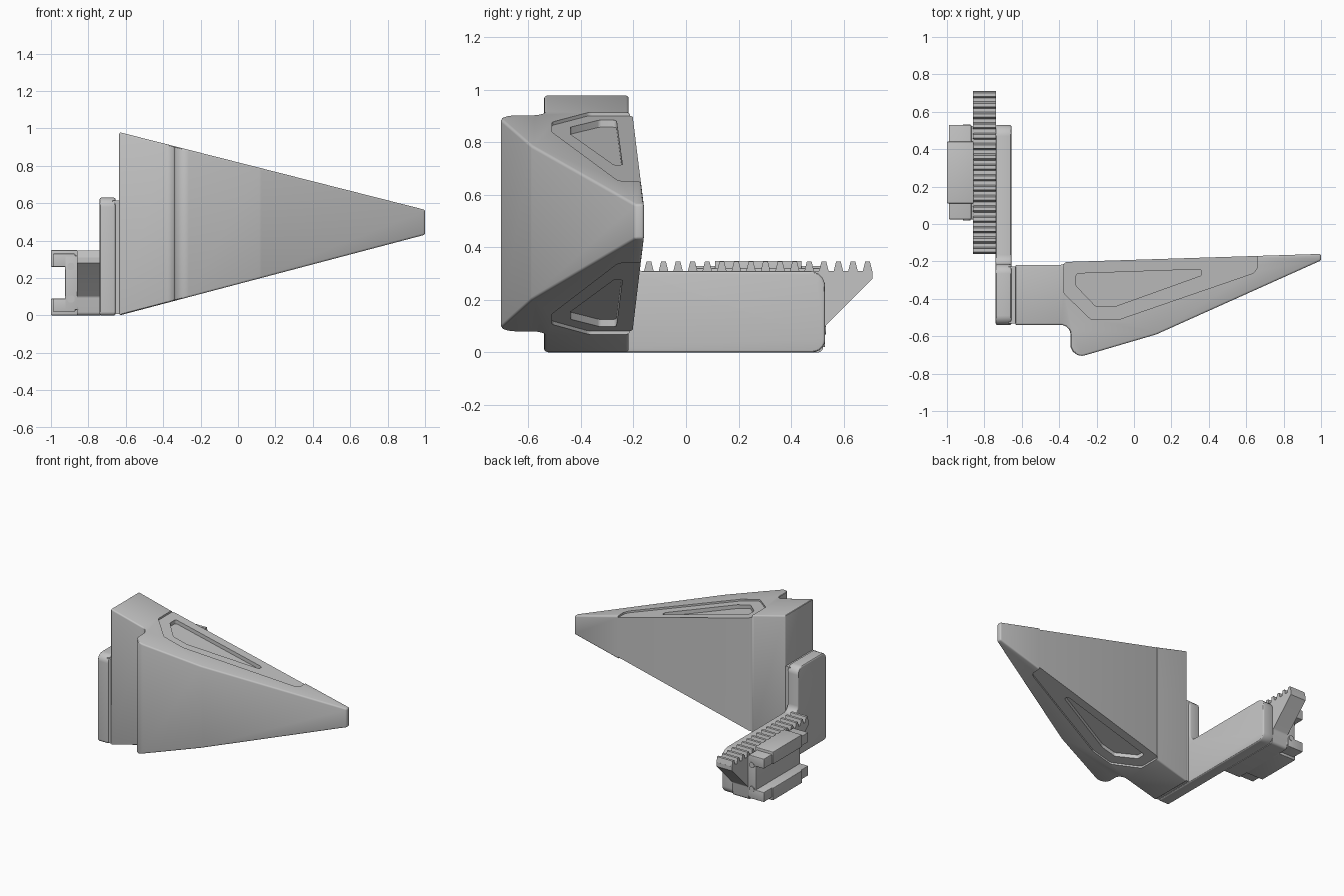
import bpy, bmesh, math
from mathutils import Vector

cube = bpy.data.objects.get("Cube")
if cube:
    bpy.data.objects.remove(cube, do_unlink=True)

GREY = (0.55, 0.55, 0.55, 1)
mat = bpy.data.materials.new("plain grey")
mat.use_nodes = True
mat.diffuse_color = GREY
mat.node_tree.nodes["Principled BSDF"].inputs["Base Color"].default_value = GREY


def rounded(points, steps=5):
    """Outline from (u, v, radius) corners; a radius above zero is filleted."""
    out = []
    for i, (u, v, r) in enumerate(points):
        p = Vector((u, v))
        if r == 0:
            out.append(p)
            continue
        a = (Vector(points[i - 1][:2]) - p).normalized()
        b = (Vector(points[(i + 1) % len(points)][:2]) - p).normalized()
        half = math.acos(a.dot(b)) / 2
        centre = p + (a + b).normalized() * r / math.sin(half)
        start = p + a * r / math.tan(half) - centre
        end = p + b * r / math.tan(half) - centre
        for k in range(steps + 1):
            out.append(centre + start.lerp(end, k / steps).normalized() * r)
    return out


def prism(name, points, axis, low, high, bevel=0.0):
    """Extrude an outline along an axis between limits that may depend on u."""
    bm = bmesh.new()
    outline = rounded(points)
    rings = []
    for limit in (low, high):
        ring = []
        for u, v in outline:
            w = limit(u) if callable(limit) else limit
            co = {"x": (w, u, v), "z": (u, v, w)}[axis]
            ring.append(bm.verts.new(co))
        bm.faces.new(ring)
        rings.append(ring)
    n = len(outline)
    for i in range(n):
        j = (i + 1) % n
        bm.faces.new((rings[0][i], rings[0][j], rings[1][j], rings[1][i]))
    bmesh.ops.recalc_face_normals(bm, faces=bm.faces)
    mesh = bpy.data.meshes.new(name)
    bm.to_mesh(mesh)
    bm.free()
    mesh.materials.append(mat)
    obj = bpy.data.objects.new(name, mesh)
    bpy.context.collection.objects.link(obj)
    if bevel:
        mod = obj.modifiers.new("soft edges", "BEVEL")
        mod.width = bevel
        mod.segments = 3
        mod.limit_method = "ANGLE"
        mod.angle_limit = math.radians(40)
    return obj


def box(name, x, y, z, bevel=0.004):
    corners = [(x[0], y[0], 0), (x[1], y[0], 0), (x[1], y[1], 0), (x[0], y[1], 0)]
    return prism(name, corners, "z", z[0], z[1], bevel)


# Tapered wedge body
def top(x):
    return 0.98 - 0.254 * (x + 0.635)


def bottom(x):
    return 0.264 * (x + 0.635)


wedge = prism("wedge_body", [
    (-0.635, -0.54, 0), (-0.34, -0.54, 0.05), (-0.34, -0.725, 0.06),
    (0.12, -0.59, 0.1), (1.0, -0.195, 0), (1.0, -0.16, 0),
    (-0.365, -0.203, 0), (-0.38, -0.218, 0), (-0.635, -0.218, 0)],
    "z", bottom, top, 0.01)

# Sunken panels on both sloped sides, with a deeper pocket inside each
panel = [(-0.375, -0.1, 0), (-0.375, -0.37, 0.03), (-0.23, -0.51, 0.03),
         (-0.08, -0.51, 0.05), (0.66, -0.255, 0.05), (0.66, -0.1, 0)]
pocket = [(-0.31, -0.265, 0.015), (-0.31, -0.33, 0.02), (-0.205, -0.44, 0.02),
          (-0.1, -0.44, 0.03), (0.36, -0.275, 0.01), (0.36, -0.242, 0.01)]
cutters = []
for outline, depth in ((panel, 0.013), (pocket, 0.04)):
    cutters.append(prism("upper_cutter", outline, "z",
                         lambda x: top(x) - depth, lambda x: top(x) + 0.1))
    cutters.append(prism("lower_cutter", outline, "z",
                         lambda x: bottom(x) - 0.1, lambda x: bottom(x) + depth))
for cutter in cutters:
    cutter.hide_render = True
    mod = wedge.modifiers.new("recess", "BOOLEAN")
    mod.operation = "DIFFERENCE"
    mod.solver = "EXACT"
    mod.object = cutter

# L-shaped side plate and the narrow spacer joining it to the wedge
prism("side_plate", [
    (-0.54, 0, 0.02), (0.53, 0, 0.05), (0.53, 0.31, 0.06), (-0.215, 0.31, 0.05),
    (-0.215, 0.63, 0.05), (-0.54, 0.63, 0.05)], "x", -0.74, -0.655, 0.01)
box("spacer", (-0.67, -0.62), (-0.532, -0.226), (0.008, 0.615), 0)

# Toothed rack with undercut ends
MID = 0.275
rack = [(0.03, 0, 0.02), (0.52, 0, 0.02), (0.53, 0.1, 0.02),
        (0.71, 0.28, 0), (0.71, 0.31, 0)]
TEETH, PITCH = 16, 0.0555
for i in reversed(range(TEETH)):
    y = MID + (i - (TEETH - 1) / 2) * PITCH
    rack += [(y + 0.018, 0.31, 0), (y + 0.009, 0.346, 0),
             (y - 0.009, 0.346, 0), (y - 0.018, 0.31, 0)]
rack += [(-0.16, 0.31, 0), (-0.16, 0.28, 0), (0.02, 0.1, 0.02)]
prism("toothed_rack", rack, "x", -0.862, -0.738)

# Rail clamp: web, two arms with stepped ends, and bolts
box("clamp_web", (-0.925, -0.855), (0.025, 0.525), (0.03, 0.32))
for name, side in (("upper", 1), ("lower", -1)):
    def span(a, b):
        return sorted((0.175 + side * a, 0.175 + side * b))
    box(name + "_arm", (-0.99, -0.87), (0.025, 0.53), span(0.085, 0.155))
    box(name + "_arm_middle", (-1.0, -0.858), (0.11, 0.44), span(0.085, 0.174))
    bpy.ops.mesh.primitive_cylinder_add(
        vertices=24, radius=0.02, depth=0.515,
        location=(-0.893, MID, 0.175 + side * 0.087),
        rotation=(math.pi / 2, 0, 0))
    bolt = bpy.context.object
    bolt.name = name + "_bolt"
    bolt.data.materials.append(mat)

# Bake modifiers, shade, and drop the cutters
parts = [o for o in bpy.context.scene.objects
         if o.type == "MESH" and o not in cutters]
bpy.ops.object.select_all(action="DESELECT")
for obj in parts:
    obj.select_set(True)
bpy.context.view_layer.objects.active = wedge
bpy.ops.object.convert(target="MESH")
bpy.ops.object.shade_smooth_by_angle(angle=math.radians(30))
for cutter in cutters:
    bpy.data.objects.remove(cutter, do_unlink=True)
